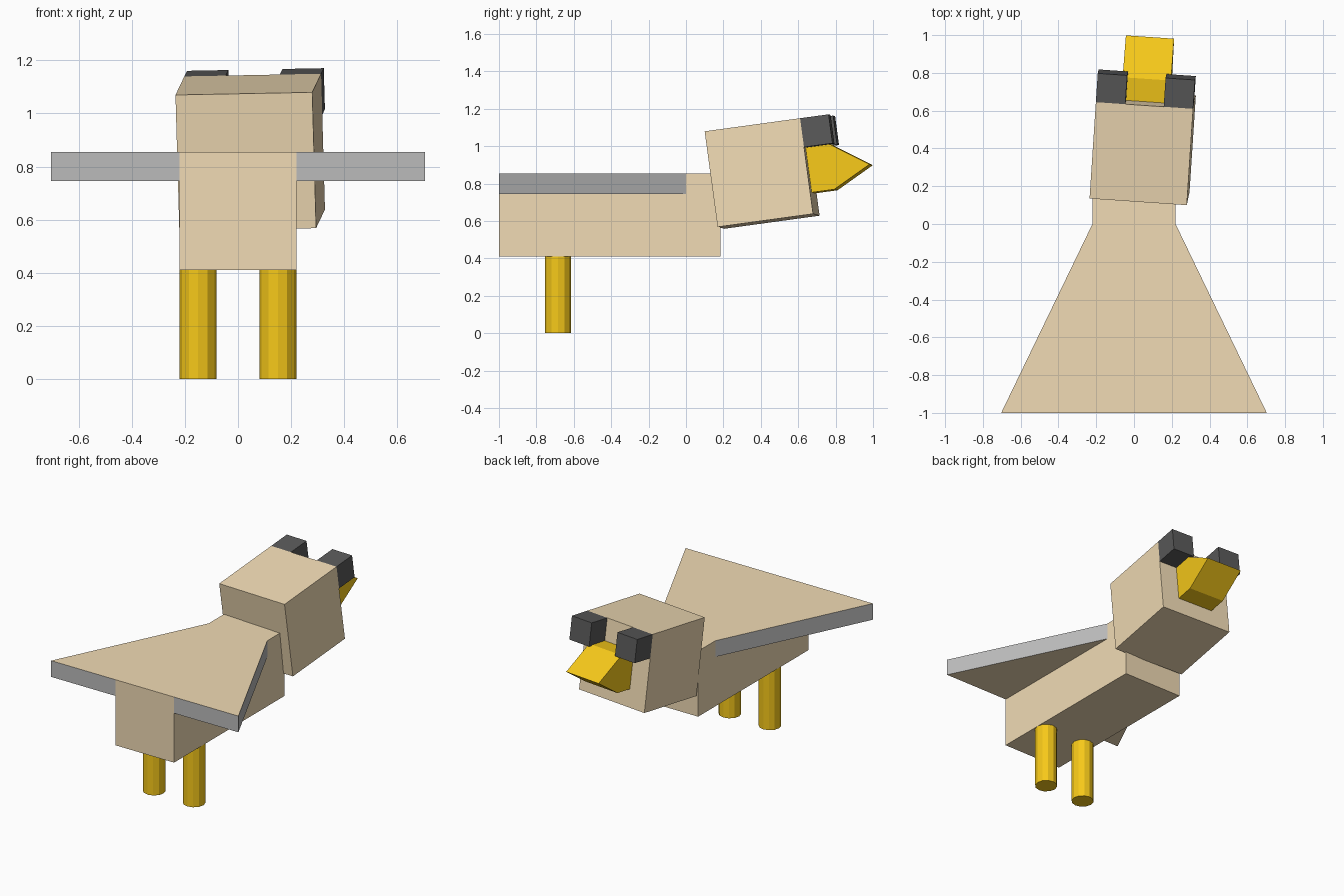
import bpy, bmesh
from math import radians
from mathutils import Matrix, Euler

if "Cube" in bpy.data.objects:
    bpy.data.objects.remove(bpy.data.objects["Cube"])


def material(name, rgb):
    m = bpy.data.materials.new(name)
    m.diffuse_color = (*rgb, 1)
    m.use_nodes = True
    m.node_tree.nodes["Principled BSDF"].inputs["Base Color"].default_value = m.diffuse_color
    return m


tan = material("tan", (0.88, 0.71, 0.46))
yellow = material("yellow", (0.92, 0.58, 0.01))
dark = material("dark", (0.1, 0.1, 0.1))
grey = material("grey", (0.5, 0.5, 0.5))


def finish(name, bm, mats, matrix=Matrix()):
    bmesh.ops.recalc_face_normals(bm, faces=bm.faces)
    me = bpy.data.meshes.new(name)
    bm.to_mesh(me)
    bm.free()
    for m in mats:
        me.materials.append(m)
    ob = bpy.data.objects.new(name, me)
    ob.matrix_world = matrix
    bpy.context.collection.objects.link(ob)
    return ob


def box(name, centre, size, mat, matrix=Matrix()):
    bm = bmesh.new()
    bmesh.ops.create_cube(bm, size=1, matrix=Matrix.Translation(centre) @ Matrix.Diagonal((*size, 1)))
    return finish(name, bm, [mat], matrix)


def prism(name, points, offset, mats, matrix=Matrix()):
    """Extrude a flat outline; the sides use the last material."""
    bm = bmesh.new()
    face = bm.faces.new([bm.verts.new(p) for p in points])
    caps = [face]
    ext = bmesh.ops.extrude_face_region(bm, geom=[face], use_keep_orig=True)["geom"]
    bmesh.ops.translate(bm, vec=offset, verts=[g for g in ext if isinstance(g, bmesh.types.BMVert)])
    caps += [g for g in ext if isinstance(g, bmesh.types.BMFace)]
    for f in bm.faces:
        f.material_index = 0 if f in caps else len(mats) - 1
    return finish(name, bm, mats, matrix)


# Body
box("body", (0, -0.408, 0.6325), (0.44, 1.184, 0.445), tan)

# Wings and legs, one per side
for side, s in (("left", -1), ("right", 1)):
    prism(side + "_wing",
          [(s * 0.22, 0, 0.745), (s * 0.703, -1, 0.745), (s * 0.22, -1, 0.745)],
          (0, 0, 0.11), [tan, grey])
    bm = bmesh.new()
    bmesh.ops.create_cone(bm, cap_ends=True, segments=12, radius1=0.07, radius2=0.07,
                          depth=0.41, matrix=Matrix.Translation((s * 0.15, -0.685, 0.205)))
    finish(side + "_leg", bm, [yellow])

# Head, slightly turned and tilted; eyes and beak share its frame
head = Matrix.Translation((0.046, 0.407, 0.854)) @ Euler(
    (radians(7.8), radians(-1.1), radians(-3.9))).to_matrix().to_4x4()
box("head", (0, 0, 0), (0.516, 0.516, 0.516), tan, head)
for side, s in (("left", -1), ("right", 1)):
    box(side + "_eye", (s * 0.18, 0.335, 0.18), (0.156, 0.154, 0.156), dark, head)

# Beak: wedge profile extruded across the head
profile = [(0.258, 0.108), (0.38, 0.108), (0.585, -0.033), (0.38, -0.14), (0.258, -0.14)]
prism("beak", [(-0.128, y, z) for y, z in profile], (0.256, 0, 0), [yellow], head)
